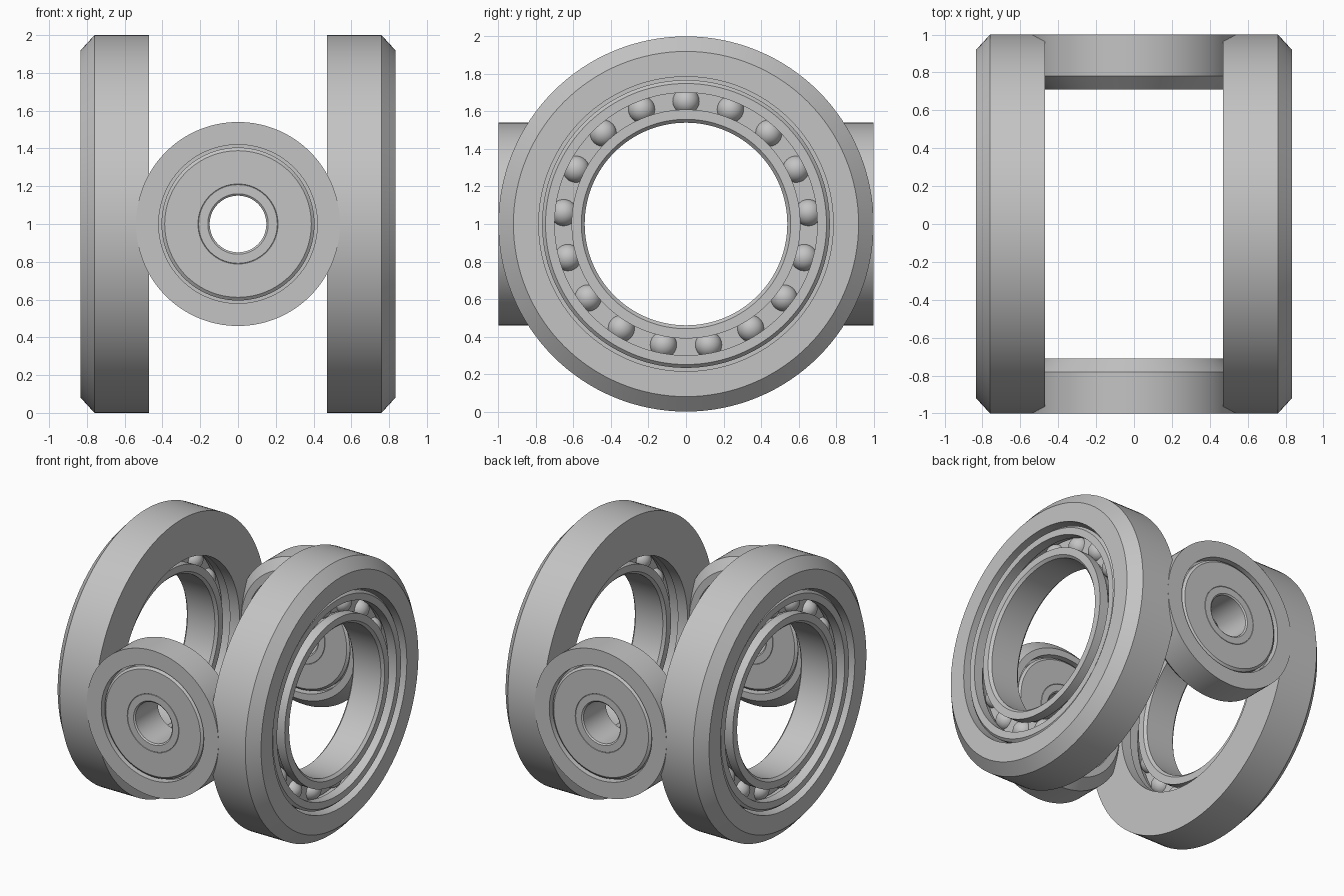
import bpy, bmesh
from math import pi, cos, sin, radians
from mathutils import Matrix, Vector

cube = bpy.data.objects.get("Cube")
if cube:
    bpy.data.objects.remove(cube, do_unlink=True)

steel = bpy.data.materials.new("steel_grey")
steel.use_nodes = True
grey = (0.55, 0.55, 0.55, 1)
steel.diffuse_color = grey
steel.node_tree.nodes["Principled BSDF"].inputs["Base Color"].default_value = grey


def finish(bm, name, turn):
    """Stand the part on its side, face it outward and shade it."""
    bmesh.ops.recalc_face_normals(bm, faces=bm.faces)
    place = (Matrix.Translation((0, 0, 1)) @ Matrix.Rotation(turn, 4, 'Z')
             @ Matrix.Rotation(pi / 2, 4, 'Y'))
    bm.transform(place)
    mesh = bpy.data.meshes.new(name)
    bm.to_mesh(mesh)
    bm.free()
    mesh.materials.append(steel)
    obj = bpy.data.objects.new(name, mesh)
    bpy.context.collection.objects.link(obj)
    bpy.ops.object.select_all(action='DESELECT')
    obj.select_set(True)
    bpy.context.view_layer.objects.active = obj
    bpy.ops.object.shade_smooth_by_angle(angle=radians(25))


def lathe(name, profile, turn, steps=128):
    """Turn a closed (radius, distance along axis) profile into a ring."""
    bm = bmesh.new()
    rings = []
    for i in range(steps):
        a = 2 * pi * i / steps
        rings.append([bm.verts.new((r * cos(a), r * sin(a), h)) for r, h in profile])
    n = len(profile)
    for i in range(steps):
        p, q = rings[i], rings[(i + 1) % steps]
        for j in range(n):
            k = (j + 1) % n
            bm.faces.new((p[j], q[j], q[k], p[k]))
    finish(bm, name, turn)


# Ball track dimensions
BALL_R, TRACK_R, TRACK_H = 0.072, 0.655, 0.68
NEAR, FAR = 0.55, 0.81


def race(shoulder, back, side):
    """Race ring section with a ball groove; side is +1 outer, -1 inner."""
    groove_r = BALL_R + 0.003
    reach = abs(shoulder - TRACK_R)
    half = (groove_r ** 2 - reach ** 2) ** 0.5
    groove = []
    for i in range(9):
        h = half * (i / 4 - 1)
        groove.append((TRACK_R + side * (groove_r ** 2 - h * h) ** 0.5, TRACK_H + h))
    c = 0.018 * side
    return ([(back - c, NEAR), (shoulder, NEAR)] + groove
            + [(shoulder, FAR), (back - c, FAR), (back, FAR - 0.018), (back, NEAR + 0.018)])


def large_bearing(side, turn):
    lathe(side + "_large_housing",
          [(0.69, 0.47), (1.0, 0.47), (1.0, 0.76), (0.92, 0.833),
           (0.785, 0.833), (0.785, NEAR), (0.69, NEAR)], turn)
    lathe(side + "_outer_race", race(0.70, 0.767, 1), turn)
    lathe(side + "_inner_race", race(0.61, 0.54, -1), turn)
    # Thin ring between the races that holds the balls
    lathe(side + "_ball_cage", [(0.59, TRACK_H - 0.012), (0.72, TRACK_H - 0.012),
                                (0.72, TRACK_H + 0.012), (0.59, TRACK_H + 0.012)], turn)
    bm = bmesh.new()
    count = 17
    for i in range(count):
        a = pi + 2 * pi * i / count
        spot = Vector((TRACK_R * cos(a), TRACK_R * sin(a), TRACK_H))
        bmesh.ops.create_uvsphere(bm, u_segments=24, v_segments=16, radius=BALL_R,
                                  matrix=Matrix.Translation(spot))
    finish(bm, side + "_balls", turn)


def small_bearing(side, turn):
    lathe(side + "_small_housing",
          [(0.42, 0.71), (0.47, 0.71), (0.54, 0.78), (0.54, 1.0), (0.42, 1.0)], turn)
    # Sealed core: chamfered bore, fine seal line and a gap around the rim
    half = [(0.15, 0.13), (0.16, 0.138), (0.208, 0.138), (0.21, 0.135), (0.212, 0.138),
            (0.388, 0.138), (0.405, 0.125), (0.405, 0.09), (0.425, 0.09)]
    middle = 0.855
    core = [(r, middle + h) for r, h in half] + [(r, middle - h) for r, h in reversed(half)]
    lathe(side + "_sealed_core", core, turn)


large_bearing("left", 0)
large_bearing("right", pi)
small_bearing("back", pi / 2)
small_bearing("front", -pi / 2)
